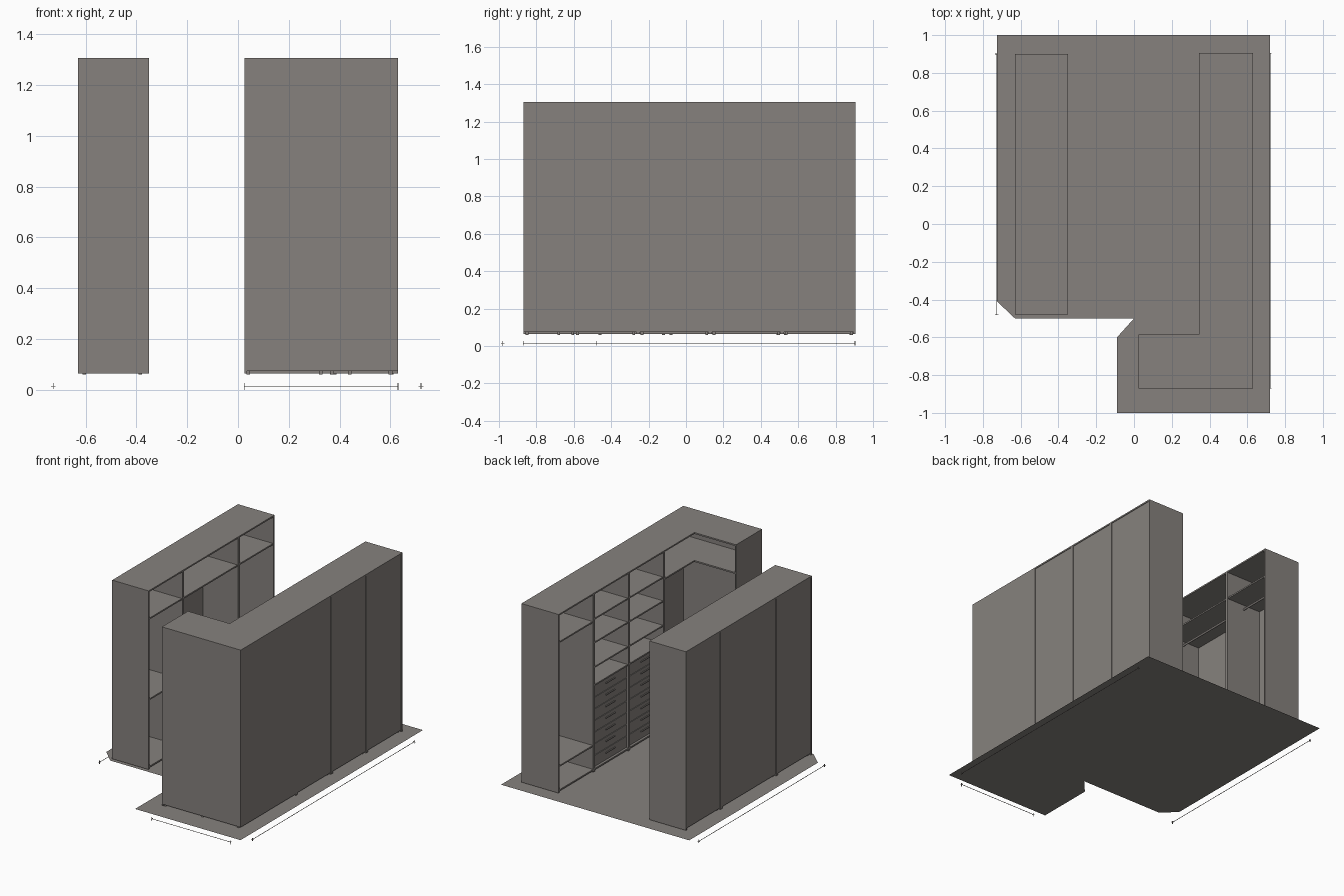
import bpy, bmesh, math
from mathutils import Matrix, Vector

if "Cube" in bpy.data.objects:
    bpy.data.objects.remove(bpy.data.objects["Cube"])

mat = bpy.data.materials.new("taupe grey")
mat.diffuse_color = (0.24, 0.222, 0.207, 1)
mat.use_nodes = True
mat.node_tree.nodes["Principled BSDF"].inputs["Base Color"].default_value = mat.diffuse_color

T = 0.010            # board thickness
Z0, Z1 = 0.065, 1.305


def make(name, bm):
    me = bpy.data.meshes.new(name)
    bm.to_mesh(me)
    bm.free()
    me.materials.append(mat)
    ob = bpy.data.objects.new(name, me)
    bpy.context.collection.objects.link(ob)
    return ob


def box(name, x, y, z):
    bm = bmesh.new()
    c = Vector([(a + b) / 2 for a, b in (x, y, z)])
    s = [abs(b - a) for a, b in (x, y, z)]
    bmesh.ops.create_cube(bm, size=1, matrix=Matrix.Translation(c) @ Matrix.Diagonal((*s, 1)))
    return make(name, bm)


def slab(name, pts, z, t=0.0):
    """Flat board with any outline; t is the thickness upwards."""
    bm = bmesh.new()
    f = bm.faces.new([bm.verts.new((px, py, z)) for px, py in pts])
    f.normal_update()
    if f.normal.z < 0:
        f.normal_flip()
    if t:
        r = bmesh.ops.extrude_face_region(bm, geom=[f])
        top = [v for v in r["geom"] if isinstance(v, bmesh.types.BMVert)]
        bmesh.ops.translate(bm, vec=(0, 0, t), verts=top)
        bmesh.ops.recalc_face_normals(bm, faces=bm.faces)
    return make(name, bm)


def rod(name, a, b, r=0.007):
    a, b = Vector(a), Vector(b)
    bm = bmesh.new()
    rot = (b - a).to_track_quat('Z', 'Y').to_matrix().to_4x4()
    bmesh.ops.create_cone(bm, cap_ends=True, segments=12, radius1=r, radius2=r,
                          depth=(b - a).length, matrix=Matrix.Translation((a + b) / 2) @ rot)
    return make(name, bm)


def foot(x, y):
    box("foot", (x - .007, x + .007), (y - .007, y + .007), (0.06, 0.078))


def module(name, xb, xf, y0, y1, shelves, rail=None):
    """Open wardrobe bay: xb is the back, xf the open front."""
    s = 1 if xf > xb else -1
    xi = xb + s * 0.004
    for y in (y0, y1 - T):
        box(name + "_side", (xb, xf), (y, y + T), (Z0, Z1 - T))
    box(name + "_back", (xi, xi + s * .006), (y0 + T, y1 - T), (0.078, Z1 - T))
    box(name + "_bottom", (xi, xf), (y0 + T, y1 - T), (0.075, 0.085))
    box(name + "_plinth", (xf - s * .02, xf - s * .012), (y0 + T, y1 - T), (Z0, 0.075))
    for z in shelves:
        box(name + "_shelf", (xi, xf - s * .004), (y0 + T, y1 - T), (z - T, z))
    if rail:
        xm = (xb + xf) / 2
        rod(name + "_rail", (xm, y0 + T, rail), (xm, y1 - T, rail))
    for x in (xb + s * .025, xf - s * .035):
        foot(x, y0 + .02)
        foot(x, y1 - .02)


def drawers(name, xb, xf, y0, y1, zlo, zhi, n):
    h = (zhi - zlo) / n
    ym = (y0 + y1) / 2
    for i in range(n):
        z = zlo + i * h
        box(name + "_drawer", (xf + .012, xb - .02), (y0 + T + .003, y1 - T - .003),
            (z + .002, z + h - .002))
        box(name + "_handle", (xf + .005, xf + .012), (ym - .05, ym + .05),
            (z + h * .6, z + h * .6 + .006))


# floor
slab("floor", [(-.725, 1), (.72, 1), (.72, -1), (-.09, -1), (-.09, -.6), (0, -.5),
               (-.63, -.5), (-.725, -.41)], 0.06)

# left run, open towards +x
LB, LF = -0.63, -0.35
module("left_front_bay", LB, LF, -.48, -.10, [1.11, .55], 1.07)
module("left_middle_bay", LB, LF, -.10, .51, [1.11], 1.07)
module("left_rear_bay", LB, LF, .51, .90, [1.11], 1.07)
box("left_top", (LB, LF), (-.48, .90), (Z1 - T, Z1))

# right run, open towards -x
RB, RF = 0.63, 0.345
module("right_rear_bay", RB, RF, .515, .905, [1.11, .25], 1.07)
for nm, a, b in (("drawer_bay_rear", .13, .515), ("drawer_bay_front", -.255, .13)):
    module(nm, RB, RF, a, b, [1.125, .96, .79, .665])
    drawers(nm, RB, RF, a, b, .087, .652, 7)

# corner bay: L-shaped boards, open on the inner sides
X0, Y0, YF, YC = 0.025, -0.87, -0.585, -0.255


def ell(inset, yend):
    a = inset
    return [(X0 + a, Y0 + a), (RB - a, Y0 + a), (RB - a, yend), (RF + .002, yend),
            (RF + .002, YF - .002), (X0 + a, YF - .002)]


slab("right_top", [(X0, Y0), (RB, Y0), (RB, .905), (RF, .905), (RF, YF), (X0, YF)], Z1 - T, T)
slab("corner_shelf", ell(.005, YC - T), 1.10, T)
slab("corner_bottom", ell(.005, YC - T), .075, T)
box("corner_end_panel", (X0, X0 + T), (Y0, YF), (Z0, Z1 - T))
box("corner_side_panel", (RF, RB), (YC - T, YC), (Z0, Z1 - T))
box("corner_back_long", (RB - .008, RB), (Y0, YC - T), (.075, Z1 - T))
box("corner_back_short", (X0 + T, RB - .008), (Y0, Y0 + .008), (.075, Z1 - T))
box("corner_plinth_long", (RF + .012, RF + .02), (YF - .02, YC - T), (Z0, .075))
box("corner_plinth_short", (X0 + T, RF + .02), (YF - .02, YF - .012), (Z0, .075))
rod("corner_rail_long", (.49, -.73, 1.07), (.49, YC - T, 1.07))
rod("corner_rail_short", (X0 + T, -.73, 1.07), (.49, -.73, 1.07))
for x, y in ((.04, -.85), (.04, -.605), (.325, -.85), (.325, -.605), (.60, -.85),
             (.60, -.58), (.44, -.68), (.37, -.28), (.60, -.28)):
    foot(x, y)

# dimension lines below the floor
W = 0.0015
for x, a, b in ((.72, -.87, .905), (-.727, -.48, .90)):
    box("measure_line", (x - W, x + W), (a, b), (.014, .016))
    for y in (a, b):
        box("measure_tick", (x - .009, x + .009), (y - W, y + W), (.014, .016))
        box("measure_tick", (x - W, x + W), (y - W, y + W), (.004, .026))
box("measure_line", (X0, RB), (-.98 - W, -.98 + W), (.014, .016))
for x in (X0, RB):
    box("measure_tick", (x - W, x + W), (-.98 - .009, -.98 + .009), (.014, .016))
    box("measure_tick", (x - W, x + W), (-.98 - W, -.98 + W), (0, .026))
